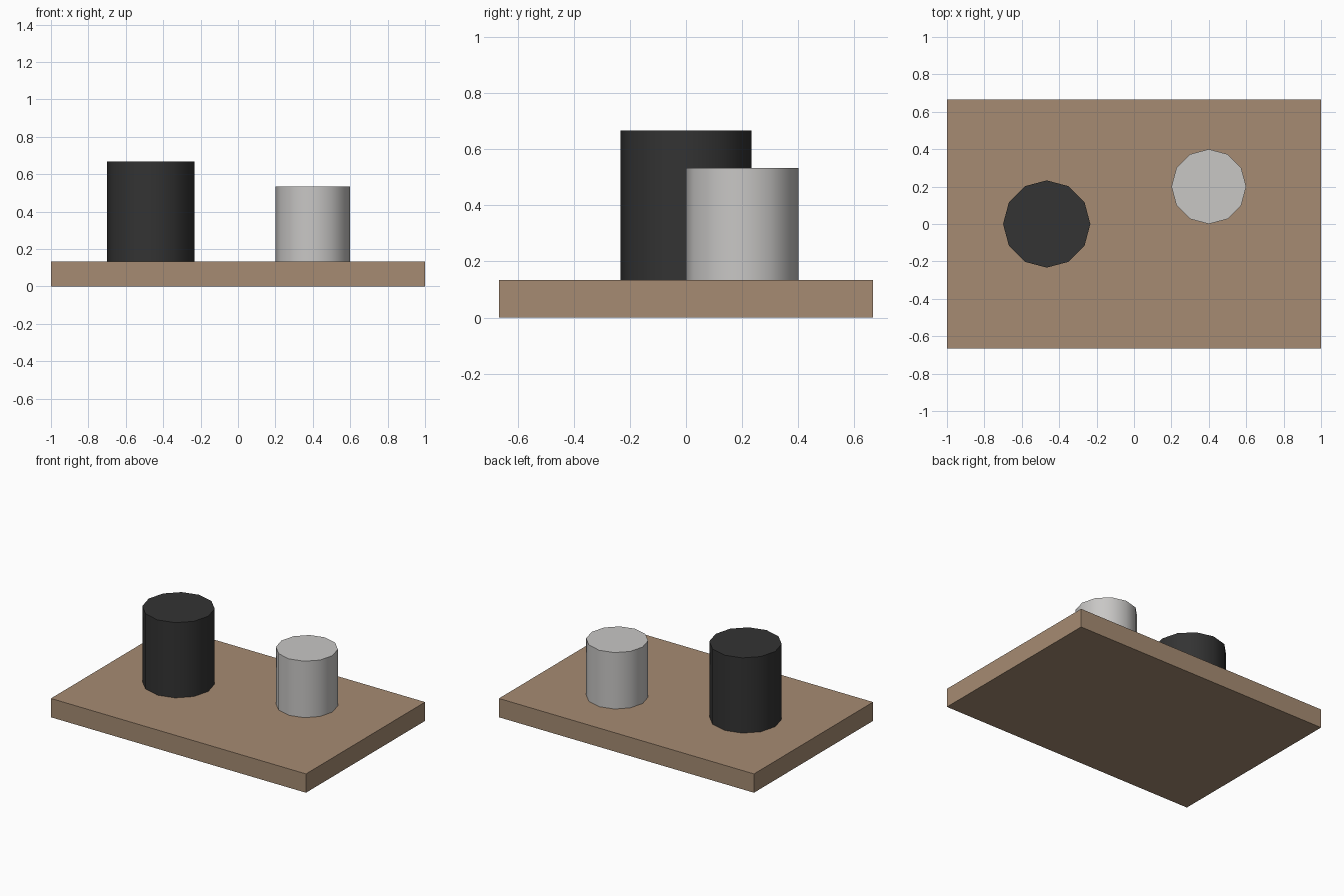
import bpy
import math

if "Cube" in bpy.data.objects:
    bpy.data.objects.remove(bpy.data.objects["Cube"])


def material(name, rgb):
    m = bpy.data.materials.new(name)
    m.diffuse_color = (*rgb, 1.0)
    m.use_nodes = True
    m.node_tree.nodes["Principled BSDF"].inputs["Base Color"].default_value = m.diffuse_color
    return m


def finish(name, mat):
    obj = bpy.context.object
    obj.name = name
    obj.data.materials.append(mat)
    bpy.ops.object.transform_apply(location=False, rotation=False, scale=True)
    return obj


wood = material("brown wood", (0.38, 0.26, 0.17))
black = material("charcoal", (0.033, 0.033, 0.033))
grey = material("pale grey", (0.58, 0.57, 0.56))

BASE_TOP = 0.1333

# Flat rectangular board
bpy.ops.mesh.primitive_cube_add(size=1, location=(0, 0, BASE_TOP / 2))
bpy.context.object.scale = (2, 1.3333, BASE_TOP)
finish("base_board", wood)


# Twelve-sided, smooth-shaded cups standing on the board
def cup(name, x, y, radius, height, mat):
    bpy.ops.mesh.primitive_cylinder_add(
        vertices=12, radius=radius, depth=height,
        location=(x, y, BASE_TOP + height / 2))
    finish(name, mat)
    bpy.ops.object.shade_smooth_by_angle(angle=math.radians(40))


cup("tall_dark_cylinder", -0.4667, 0, 0.2333, 0.5333, black)
cup("short_pale_cylinder", 0.4, 0.2, 0.2, 0.4, grey)
